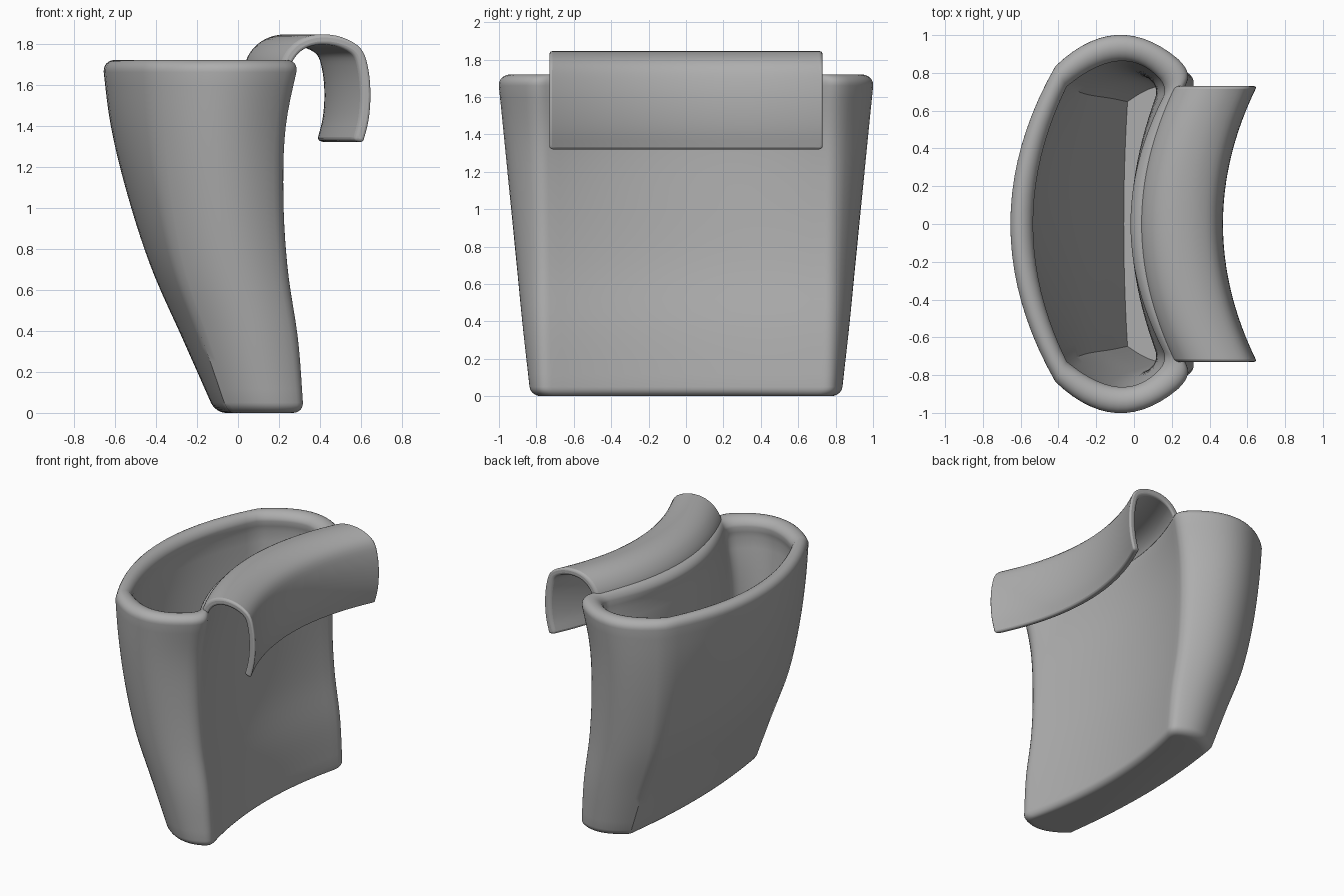
import bpy, bmesh, math
from mathutils import Vector

cube = bpy.data.objects.get("Cube")
if cube:
    bpy.data.objects.remove(cube)

grey = bpy.data.materials.new("plain_grey")
grey.use_nodes = True
colour = (0.42, 0.42, 0.42, 1)
grey.diffuse_color = colour
grey.node_tree.nodes["Principled BSDF"].inputs["Base Color"].default_value = colour


def spline(points, t):
    """Smooth curve through evenly spaced points, t counted in points."""
    pts = [Vector(p) for p in points]
    pts = [2 * pts[0] - pts[1]] + pts + [2 * pts[-1] - pts[-2]]
    i = min(max(int(t), 0), len(pts) - 4)
    f = t - i
    a, b, c, d = pts[i:i + 4]
    return b + f / 2 * (c - a + f * (2 * a - 5 * b + 4 * c - d + f * (3 * (b - c) + d - a)))


def bezier(a, b, c, t):
    return a * (1 - t) ** 2 + 2 * b * t * (1 - t) + c * t * t


def loft(name, rings):
    """Skin closed rings and cap both ends."""
    bm = bmesh.new()
    loops = [[bm.verts.new(p) for p in ring] for ring in rings]
    n = len(loops[0])
    for low, high in zip(loops, loops[1:]):
        for i in range(n):
            j = (i + 1) % n
            bm.faces.new((low[i], low[j], high[j], high[i]))
    bm.faces.new(loops[0])
    bm.faces.new(loops[-1])
    bmesh.ops.recalc_face_normals(bm, faces=bm.faces)
    mesh = bpy.data.meshes.new(name)
    bm.to_mesh(mesh)
    bm.free()
    mesh.materials.append(grey)
    obj = bpy.data.objects.new(name, mesh)
    bpy.context.collection.objects.link(obj)
    return obj


def smooth(obj, degrees):
    bpy.ops.object.select_all(action="DESELECT")
    obj.select_set(True)
    bpy.context.view_layer.objects.active = obj
    bpy.ops.object.shade_smooth_by_angle(angle=math.radians(degrees))


# Pocket sections at even heights: bulging side x, its corner x, hollow side
# corner x, hollow depth, end y, bulging corner y, hollow corner y
STEP = 0.35
SECTIONS = [
    (-.11, -.05, .33, .10, .83, .73, .77),
    (-.265, -.17, .305, .11, .87, .755, .78),
    (-.42, -.295, .255, .12, .905, .775, .785),
    (-.535, -.365, .235, .13, .94, .80, .79),
    (-.62, -.405, .25, .16, .975, .82, .795),
    (-.665, -.42, .325, .21, 1.01, .84, .81),
]


def pocket_ring(z, inset):
    side, corner, hollow, depth, end, corner_y, hollow_y = spline(SECTIONS, z / STEP)
    a = Vector((corner + inset / 2, corner_y - .9 * inset))
    c = Vector((hollow - 1.05 * inset, hollow_y - .75 * inset))
    mid = Vector(((corner + hollow) / 2, end - 1.15 * inset))
    control = 2 * mid - (a + c) / 2
    side += inset

    def hollow_point(s):
        return Vector((c.x - depth * (1 - s * s), c.y * s))

    half = [Vector((side + (a.x - side) * (k / 10) ** 2, a.y * k / 10)) for k in range(10)]
    half += [bezier(a, control, c, .9 * k / 14) for k in range(14)]
    start, stop = bezier(a, control, c, .9), hollow_point(.93)
    half += [bezier(start, c, stop, k / 6) for k in range(6)]
    half += [hollow_point(.93 * (1 - k / 12)) for k in range(13)]
    full = half + [Vector((p.x, -p.y)) for p in half[-2:0:-1]]
    return [(p.x, p.y, z) for p in full]


# Pocket: rounded base, outer wall, rolled rim, inner wall, floor
BASE, RIM, RIM_Z, WALL, FLOOR = .05, .06, 1.66, .1, .1
quarter = [k * math.pi / 12 for k in range(7)]
path = [(BASE * (1 - math.cos(q)), BASE * (1 - math.sin(q))) for q in reversed(quarter)]
path = [(i, z) for i, z in path][::1]
path += [(0, BASE + (RIM_Z - BASE) * k / 24) for k in range(1, 24)]
path += [(RIM * (1 - math.cos(k * math.pi / 12)), RIM_Z + RIM * math.sin(k * math.pi / 12))
         for k in range(13)]
path += [(WALL + .01, RIM_Z - .04)]
path += [(WALL, 1.58 + (FLOOR - 1.58) * k / 20) for k in range(21)]
# The base rounding runs from the underside up to the wall
path[:7] = sorted(path[:7], key=lambda p: p[1])
pocket = loft("pocket", [pocket_ring(z, inset) for inset, z in path])
smooth(pocket, 35)

# Hook: a curved strip rising from the hollow wall and turning down
HOOK = [(.055, 1.6), (.06, 1.7), (.1, 1.767), (.16, 1.806), (.235, 1.82), (.325, 1.807),
        (.405, 1.76), (.436, 1.67), (.446, 1.55), (.437, 1.43), (.41, 1.322)]
HALF_THICK, HALF_WIDTH, BOW = .025, .73, .18
count = (len(HOOK) - 1) * 4
line = [spline(HOOK, k / 4) for k in range(count + 1)]
outer, inner = [], []
for k, p in enumerate(line):
    along = (line[min(k + 1, count)] - line[max(k - 1, 0)]).normalized()
    normal = Vector((-along.y, along.x)) * HALF_THICK
    outer.append(p + normal)
    inner.append(p - normal)
profile = outer + inner[::-1]
rings = []
for k in range(33):
    s = k / 16 - 1
    rings.append([(p.x + BOW * s * s, HALF_WIDTH * s, p.y) for p in profile])
hook = loft("hook", rings)
bevel = hook.modifiers.new("soft_edges", "BEVEL")
bevel.width = .016
bevel.segments = 3
bevel.limit_method = "ANGLE"
bevel.angle_limit = math.radians(50)
smooth(hook, 60)
